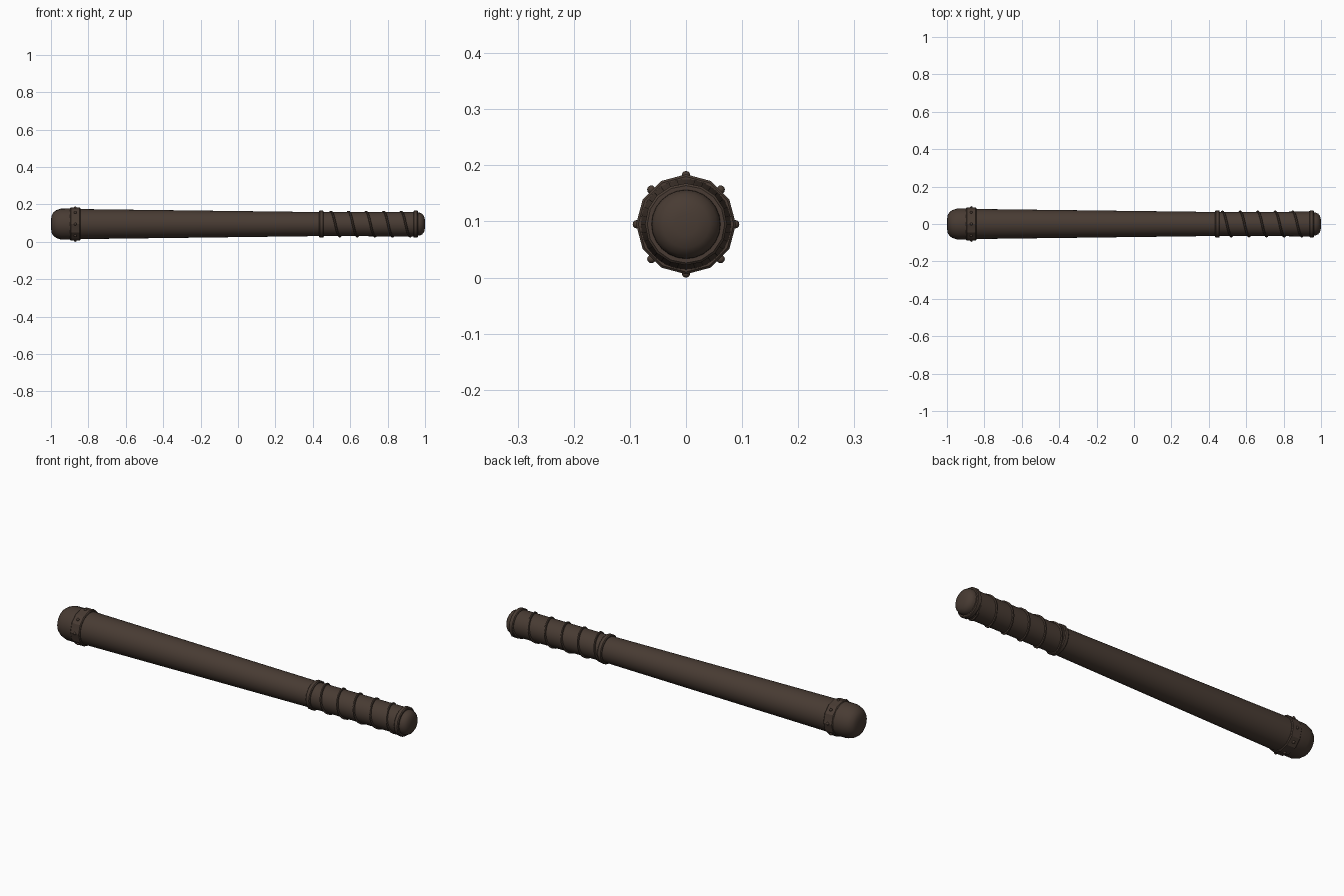
import bpy, bmesh, math
from mathutils import Vector

AXIS_Z = 0.095

if "Cube" in bpy.data.objects:
    bpy.data.objects.remove(bpy.data.objects["Cube"])

wood = bpy.data.materials.new("dark_brown_wood")
wood.use_nodes = True
colour = (0.065, 0.044, 0.033, 1)
wood.diffuse_color = colour
bsdf = wood.node_tree.nodes["Principled BSDF"]
bsdf.inputs["Base Color"].default_value = colour
bsdf.inputs["Roughness"].default_value = 0.8


def finish(name, bm, angle=35):
    bmesh.ops.recalc_face_normals(bm, faces=bm.faces)
    mesh = bpy.data.meshes.new(name)
    bm.to_mesh(mesh)
    bm.free()
    mesh.materials.append(wood)
    obj = bpy.data.objects.new(name, mesh)
    bpy.context.collection.objects.link(obj)
    obj.location.z = AXIS_Z
    bpy.ops.object.select_all(action="DESELECT")
    obj.select_set(True)
    bpy.context.view_layer.objects.active = obj
    bpy.ops.object.shade_smooth_by_angle(angle=math.radians(angle))
    return obj


def around(x, radius, turn):
    return Vector((x, radius * math.cos(turn), radius * math.sin(turn)))


def lathe(name, profile, sides, angle=35):
    """Turn (x, radius) points about the long axis and close both ends."""
    bm = bmesh.new()
    rings = [[bm.verts.new(around(x, r, math.tau * i / sides)) for i in range(sides)]
             for x, r in profile]
    for a, b in zip(rings, rings[1:]):
        for i in range(sides):
            j = (i + 1) % sides
            bm.faces.new((a[i], a[j], b[j], b[i]))
    bm.faces.new(rings[0])
    bm.faces.new(rings[-1])
    return finish(name, bm, angle)


def collar(name, start, end, radius, sides):
    bevel = 0.004
    lathe(name, [(start, radius - bevel), (start + bevel, radius),
                 (end - bevel, radius), (end, radius - bevel)], sides, 25)


# Tapered shaft and the slimmer handle
lathe("shaft", [(-0.9, 0.081), (0.45, 0.064)], 32)
lathe("grip", [(0.44, 0.064), (0.96, 0.066)], 32)

# Rounded striking end and handle end
lathe("head_cap", [(-1, 0.02), (-0.997, 0.045), (-0.988, 0.062), (-0.972, 0.074),
                   (-0.945, 0.083), (-0.88, 0.084)], 24, 40)
lathe("pommel", [(0.95, 0.062), (0.972, 0.061), (0.985, 0.055),
                 (0.995, 0.042), (1, 0.02)], 24, 40)

# Faceted collars
collar("head_band", -0.897, -0.843, 0.089, 12)
collar("grip_front_ring", 0.434, 0.458, 0.073, 16)
collar("grip_end_ring", 0.938, 0.962, 0.073, 16)

# Eight rivets around the head band
bm = bmesh.new()
for i in range(8):
    made = bmesh.ops.create_uvsphere(bm, u_segments=10, v_segments=6, radius=0.0075)
    bmesh.ops.translate(bm, verts=made["verts"],
                        vec=around(-0.87, 0.0875, math.tau * i / 8))
finish("band_rivets", bm, 60)

# Cord wound round the grip
start, end, pitch, steps = 0.45, 0.945, 0.094, 24
bm = bmesh.new()
previous = None
count = int((end - start) / pitch * steps)
for k in range(count + 1):
    x = start + pitch * k / steps
    turn = math.pi / 2 + math.tau * (x - 0.497) / pitch
    ring = []
    for s in range(6):
        a = math.tau * s / 6
        ring.append(bm.verts.new(around(x + 0.006 * math.cos(a),
                                        0.066 + 0.006 * math.sin(a), turn)))
    if previous:
        for s in range(6):
            t = (s + 1) % 6
            bm.faces.new((previous[s], previous[t], ring[t], ring[s]))
    else:
        bm.faces.new(ring)
    previous = ring
bm.faces.new(previous)
finish("grip_cord", bm, 60)
